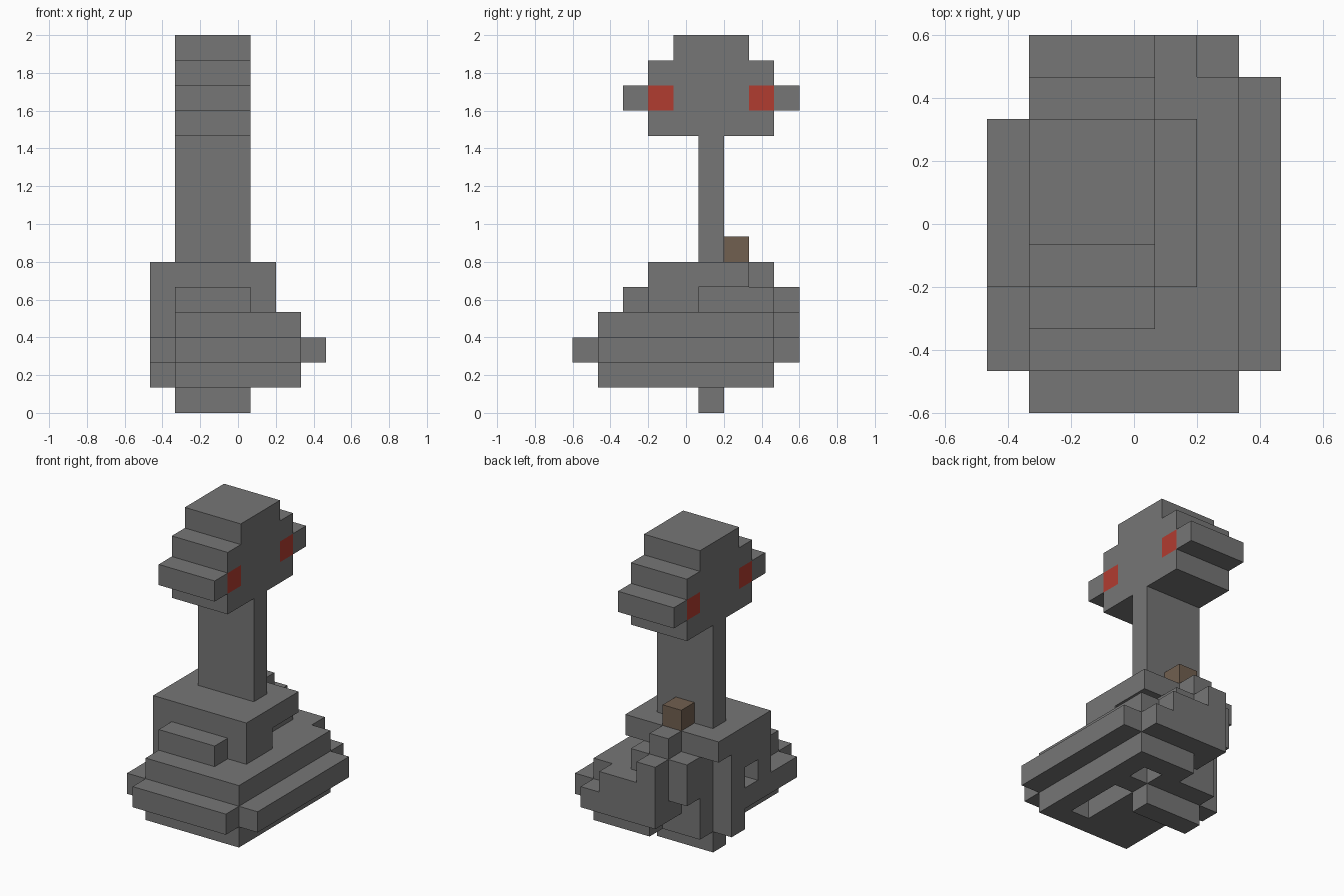
import bpy, bmesh
from itertools import product
from mathutils import Vector

if "Cube" in bpy.data.objects:
    bpy.data.objects.remove(bpy.data.objects["Cube"])

CELL = 2 / 15
ORIGIN = Vector((-3.5, -4.5, 0))


def material(name, rgb):
    m = bpy.data.materials.new(name)
    m.use_nodes = True
    m.diffuse_color = (*rgb, 1)
    bsdf = next(n for n in m.node_tree.nodes if n.type == 'BSDF_PRINCIPLED')
    bsdf.inputs["Base Color"].default_value = (*rgb, 1)
    return m


gray = material("stone gray", (0.18, 0.18, 0.18))
red = material("eye red", (0.44, 0.045, 0.03))
brown = material("wood brown", (0.165, 0.115, 0.08))


def block(x0, x1, y0, y1, z0, z1):
    """All grid cells inside a box given by its bounds in cells."""
    return set(product(range(x0, x1), range(y0, y1), range(z0, z1)))


# Head: stepped profile along y, with a nose at both ends
head = (block(1, 4, 3, 8, 11, 14) | block(1, 4, 2, 9, 12, 13)
        | block(1, 4, 4, 7, 14, 15))
neck = block(1, 4, 5, 6, 6, 11)
tail_tip = block(2, 3, 6, 7, 6, 7)

# Upper body: square shoulders, chest step and tail steps
upper_body = (block(0, 5, 3, 7, 5, 6) | block(0, 5, 3, 5, 4, 5)
              | block(0, 4, 5, 6, 4, 5) | block(1, 4, 6, 8, 4, 5)
              | block(1, 4, 2, 3, 4, 5) | block(2, 3, 7, 8, 5, 6)
              | block(2, 3, 8, 9, 4, 5))

# Base: wide stepped slab with a cut corner at the back and slots underneath
base_top = (block(1, 6, 1, 8, 3, 4) | block(2, 5, 8, 9, 3, 4)
            | block(0, 1, 3, 4, 3, 4))
base_middle = (block(0, 7, 1, 5, 2, 3) | block(1, 7, 5, 7, 2, 3)
               | block(2, 7, 7, 8, 2, 3) | block(1, 6, 0, 1, 2, 3)
               | block(2, 6, 8, 9, 2, 3))
base_bottom = block(1, 6, 1, 7, 1, 2) | block(3, 6, 7, 8, 1, 2)
base_bottom -= block(4, 5, 2, 5, 1, 2) | block(4, 5, 6, 7, 1, 2)
side_post = block(0, 1, 5, 6, 1, 4)
foot = block(1, 4, 5, 6, 0, 1)

parts = {
    "head": (head, gray), "neck": (neck, gray), "tail_tip": (tail_tip, brown),
    "upper_body": (upper_body, gray), "base_top": (base_top, gray),
    "base_middle": (base_middle, gray), "base_bottom": (base_bottom, gray),
    "side_post": (side_post, gray), "foot": (foot, gray),
}
solid = set().union(*(cells for cells, _ in parts.values()))
eyes = block(1, 4, 3, 4, 12, 13) | block(1, 4, 7, 8, 12, 13)


def build(name, cells, mat):
    """Make the exposed faces of the cells; eye cells get red sides."""
    bm = bmesh.new()
    for cell in sorted(cells):
        for axis, side in product(range(3), (-1, 1)):
            normal = Vector((0, 0, 0))
            normal[axis] = side
            if tuple(int(a + b) for a, b in zip(cell, normal)) in solid:
                continue
            u, v = Vector((0, 0, 0)), Vector((0, 0, 0))
            u[(axis + 1) % 3] = 0.5
            v[(axis + 2) % 3] = 0.5 * side
            mid = Vector(cell) + Vector((0.5, 0.5, 0.5)) + normal / 2 + ORIGIN
            corners = (mid - u - v, mid + u - v, mid + u + v, mid - u + v)
            face = bm.faces.new([bm.verts.new(c * CELL) for c in corners])
            face.material_index = int(cell in eyes and axis == 0)
    bmesh.ops.remove_doubles(bm, verts=bm.verts, dist=CELL / 100)
    mesh = bpy.data.meshes.new(name)
    bm.to_mesh(mesh)
    bm.free()
    mesh.materials.append(mat)
    if cells & eyes:
        mesh.materials.append(red)
    bpy.context.collection.objects.link(bpy.data.objects.new(name, mesh))


for part, (cells, mat) in parts.items():
    build(part, cells, mat)
